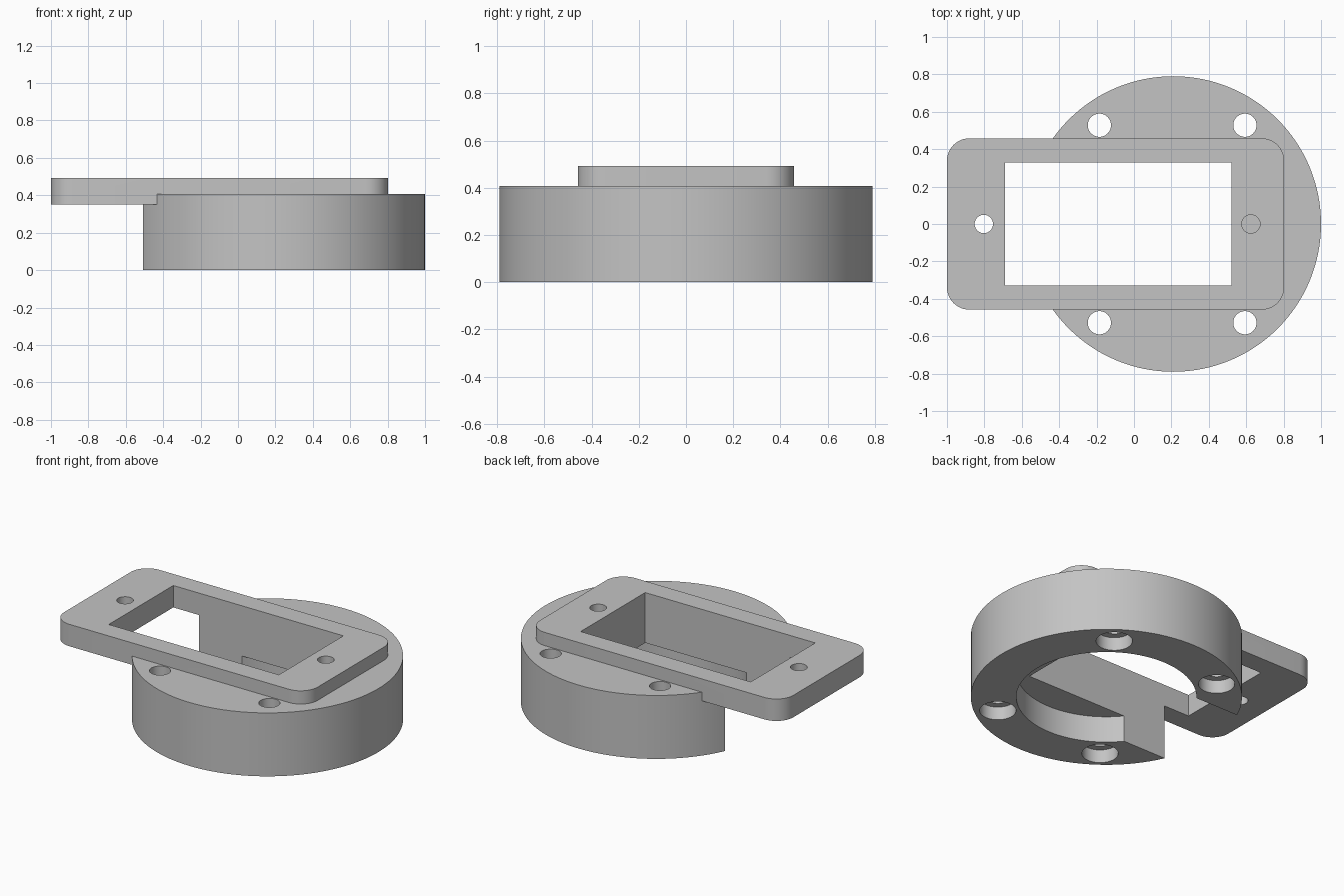
import bpy
import bmesh

cube = bpy.data.objects.get("Cube")
if cube:
    bpy.data.objects.remove(cube, do_unlink=True)

CENTER_X, RADIUS, DISC_TOP = 0.21, 0.79, 0.408
PLATE_BOTTOM, PLATE_TOP = 0.352, 0.493

grey = bpy.data.materials.new("plain grey")
grey.use_nodes = True
grey.diffuse_color = (0.55, 0.55, 0.55, 1)
grey.node_tree.nodes["Principled BSDF"].inputs["Base Color"].default_value = (0.55, 0.55, 0.55, 1)


def finish(name, bm):
    mesh = bpy.data.meshes.new(name)
    bm.to_mesh(mesh)
    bm.free()
    mesh.materials.append(grey)
    obj = bpy.data.objects.new(name, mesh)
    bpy.context.collection.objects.link(obj)
    return obj


def cylinder(name, x, y, radius, z0, z1, sides=48):
    bm = bmesh.new()
    bmesh.ops.create_cone(bm, cap_ends=True, segments=sides,
                          radius1=radius, radius2=radius, depth=z1 - z0)
    bmesh.ops.translate(bm, verts=bm.verts, vec=(x, y, (z0 + z1) / 2))
    return finish(name, bm)


def box(name, x0, x1, half_y, z0, z1, corner=0):
    bm = bmesh.new()
    bmesh.ops.create_cube(bm, size=1)
    bmesh.ops.scale(bm, verts=bm.verts, vec=(x1 - x0, 2 * half_y, z1 - z0))
    bmesh.ops.translate(bm, verts=bm.verts, vec=((x0 + x1) / 2, 0, (z0 + z1) / 2))
    if corner:
        upright = [e for e in bm.edges
                   if abs(e.verts[0].co.z - e.verts[1].co.z) > 0.01]
        bmesh.ops.bevel(bm, geom=upright, offset=corner, segments=10,
                        profile=0.5, affect='EDGES')
    return finish(name, bm)


def combine(target, tool, operation):
    tool.hide_render = True
    mod = target.modifiers.new(tool.name, 'BOOLEAN')
    mod.operation = operation
    mod.solver = 'EXACT'
    mod.object = tool
    bpy.context.view_layer.objects.active = target
    bpy.ops.object.modifier_apply(modifier=mod.name)
    bpy.data.objects.remove(tool, do_unlink=True)


# Round base joined with the overhanging rounded plate
body = cylinder("mounting_base", CENTER_X, 0, RADIUS, 0, DISC_TOP, 128)
plate = box("top_plate", -1, 0.803, 0.458, PLATE_BOTTOM, PLATE_TOP, 0.12)
combine(body, plate, 'UNION')

# Rectangular window, which also opens the side of the base
combine(body, box("window_cutter", -0.69, 0.52, 0.328, -0.2, 0.7), 'DIFFERENCE')

# Round recess in the underside
combine(body, cylinder("recess_cutter", CENTER_X, 0, 0.525, -0.2, 0.17, 96), 'DIFFERENCE')

# Four counterbored screw holes in the base
for x in (-0.185, 0.593):
    for y in (-0.528, 0.528):
        combine(body, cylinder("screw_cutter", x, y, 0.062, -0.2, 0.7), 'DIFFERENCE')
        combine(body, cylinder("counterbore_cutter", x, y, 0.106, -0.2, 0.085), 'DIFFERENCE')

# Plate holes: one through the overhang, one blind above the base
for x, floor in ((-0.803, 0.1), (0.625, PLATE_BOTTOM)):
    combine(body, cylinder("plate_hole_cutter", x, 0, 0.049, floor, 0.7), 'DIFFERENCE')

# Smooth round walls, crisp edges
bpy.ops.object.select_all(action='DESELECT')
body.select_set(True)
bpy.context.view_layer.objects.active = body
bpy.ops.object.shade_smooth_by_angle(angle=0.5)
